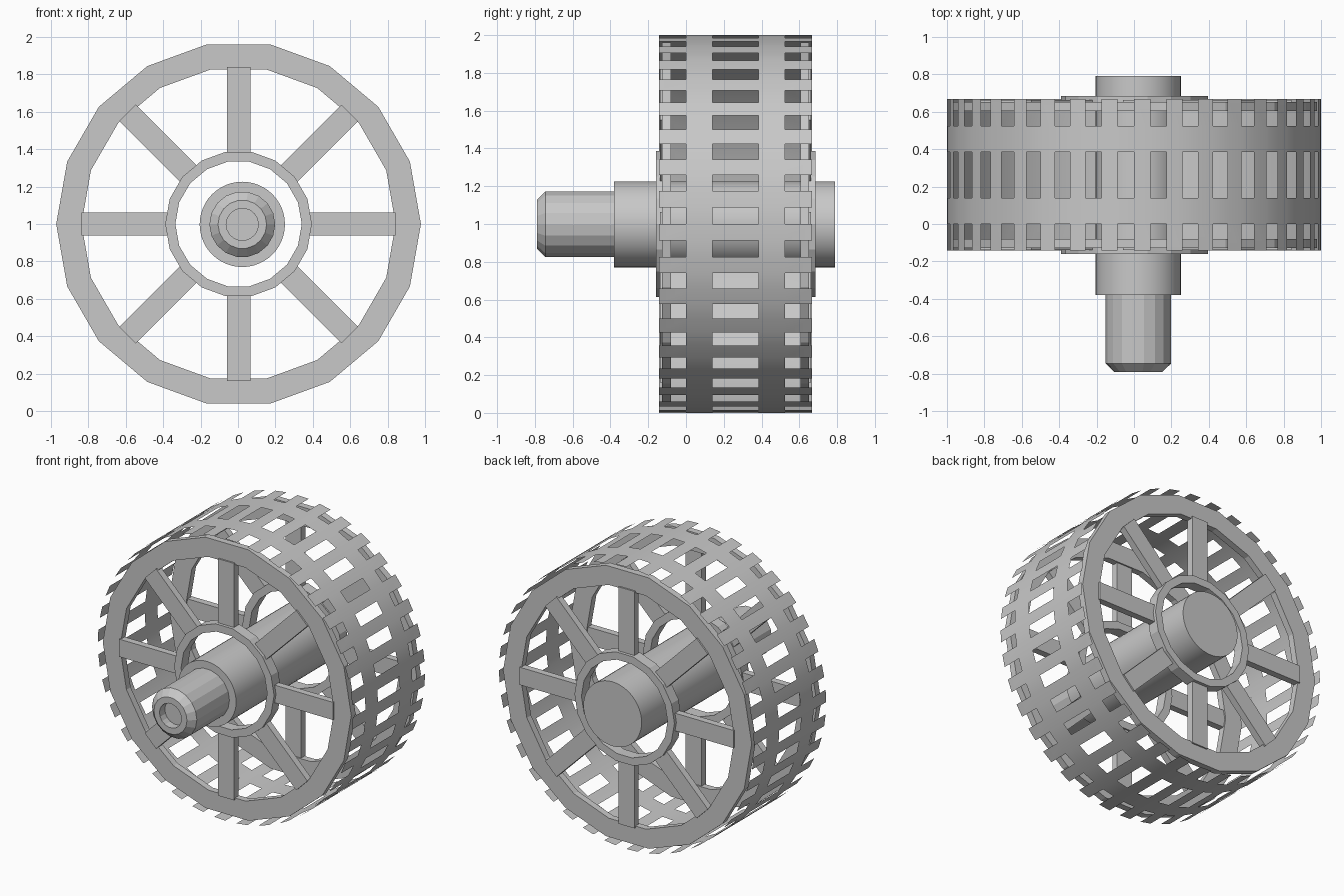
import bpy, bmesh
from math import cos, sin, pi, radians
from mathutils import Matrix, Vector

cube = bpy.data.objects.get("Cube")
if cube:
    bpy.data.objects.remove(cube, do_unlink=True)

grey = bpy.data.materials.new("plain grey")
grey.use_nodes = True
GREY = (0.58, 0.58, 0.58, 1)
grey.diffuse_color = GREY
grey.node_tree.nodes["Principled BSDF"].inputs["Base Color"].default_value = GREY

MID_Y = 0.2625                      # middle plane of the wheel
CENTRE = Vector((0.003, 0, 1.0))    # wheel centre
AXLE = Vector((0.023, 0, 0.998))    # hub and axle centre


def finish(bm, name, centre, smooth=None):
    mesh = bpy.data.meshes.new(name)
    bm.to_mesh(mesh)
    bm.free()
    mesh.materials.append(grey)
    obj = bpy.data.objects.new(name, mesh)
    bpy.context.collection.objects.link(obj)
    obj.location = centre
    if smooth:
        bpy.ops.object.select_all(action='DESELECT')
        obj.select_set(True)
        bpy.context.view_layer.objects.active = obj
        bpy.ops.object.shade_smooth_by_angle(angle=radians(smooth))
    return obj


def ring_verts(bm, r, y, n):
    return [bm.verts.new((r * cos(2 * pi * i / n), y, r * sin(2 * pi * i / n)))
            for i in range(n)]


def lathe(name, profile, n, centre, closed=False, smooth=None):
    """Turn (radius, y) points about the y axis; closed makes a hollow ring."""
    bm = bmesh.new()
    rings = [ring_verts(bm, r, y, n) for r, y in profile]
    pairs = list(zip(rings, rings[1:]))
    if closed:
        pairs.append((rings[-1], rings[0]))
    else:
        bm.faces.new(rings[0])
        bm.faces.new(rings[-1])
    for a, b in pairs:
        for i in range(n):
            j = (i + 1) % n
            bm.faces.new((a[i], b[i], b[j], a[j]))
    bmesh.ops.recalc_face_normals(bm, faces=bm.faces)
    return finish(bm, name, centre, smooth)


def hoop(name, outer, inner, y0, y1):
    lathe(name, [(outer, y0), (outer, y1), (inner, y1), (inner, y0)], 18, CENTRE, closed=True)


def spokes(name, y0, y1):
    bm = bmesh.new()
    inner, outer, width = 0.37, 0.84, 0.125
    for k in range(8):
        m = (Matrix.Rotation(k * pi / 4, 4, 'Y')
             @ Matrix.Translation(((inner + outer) / 2, (y0 + y1) / 2, 0))
             @ Matrix.Diagonal((outer - inner, abs(y1 - y0), width, 1)))
        bmesh.ops.create_cube(bm, size=1, matrix=m)
    finish(bm, name, CENTRE)


# Front and back wheel frames, mirrored about the middle plane
for side, flip in (("front", False), ("back", True)):
    def at(y):
        return 2 * MID_Y - y if flip else y
    hoop(side + "_rim", 0.975, 0.84, at(-0.127), at(-0.08))
    hoop(side + "_hub_ring", 0.392, 0.338, at(-0.16), at(-0.08))
    spokes(side + "_spokes", at(-0.138), at(-0.09))

# Thin tread sheet: two full bands, with bars and edge tabs on every other step
bm = bmesh.new()
STEPS = 72
levels = [-0.142, 0.0, 0.14, 0.385, 0.525, 0.667]
rows = [ring_verts(bm, 1.0, y, STEPS) for y in levels]
for k in range(len(rows) - 1):
    for i in range(STEPS):
        if k % 2 == 1 or i % 2 == 1:
            j = (i + 1) % STEPS
            bm.faces.new((rows[k][i], rows[k + 1][i], rows[k + 1][j], rows[k][j]))
finish(bm, "tread", Vector((0, 0, 1)), smooth=30)

# Hub tube through the wheel
lathe("hub", [(0.228, -0.38), (0.228, 0.79)], 48, AXLE, smooth=30)

# Axle end with chamfer and shallow bore
lathe("axle", [(0.176, -0.36), (0.176, -0.745), (0.13, -0.79),
               (0.086, -0.79), (0.086, -0.73)], 18, AXLE)
